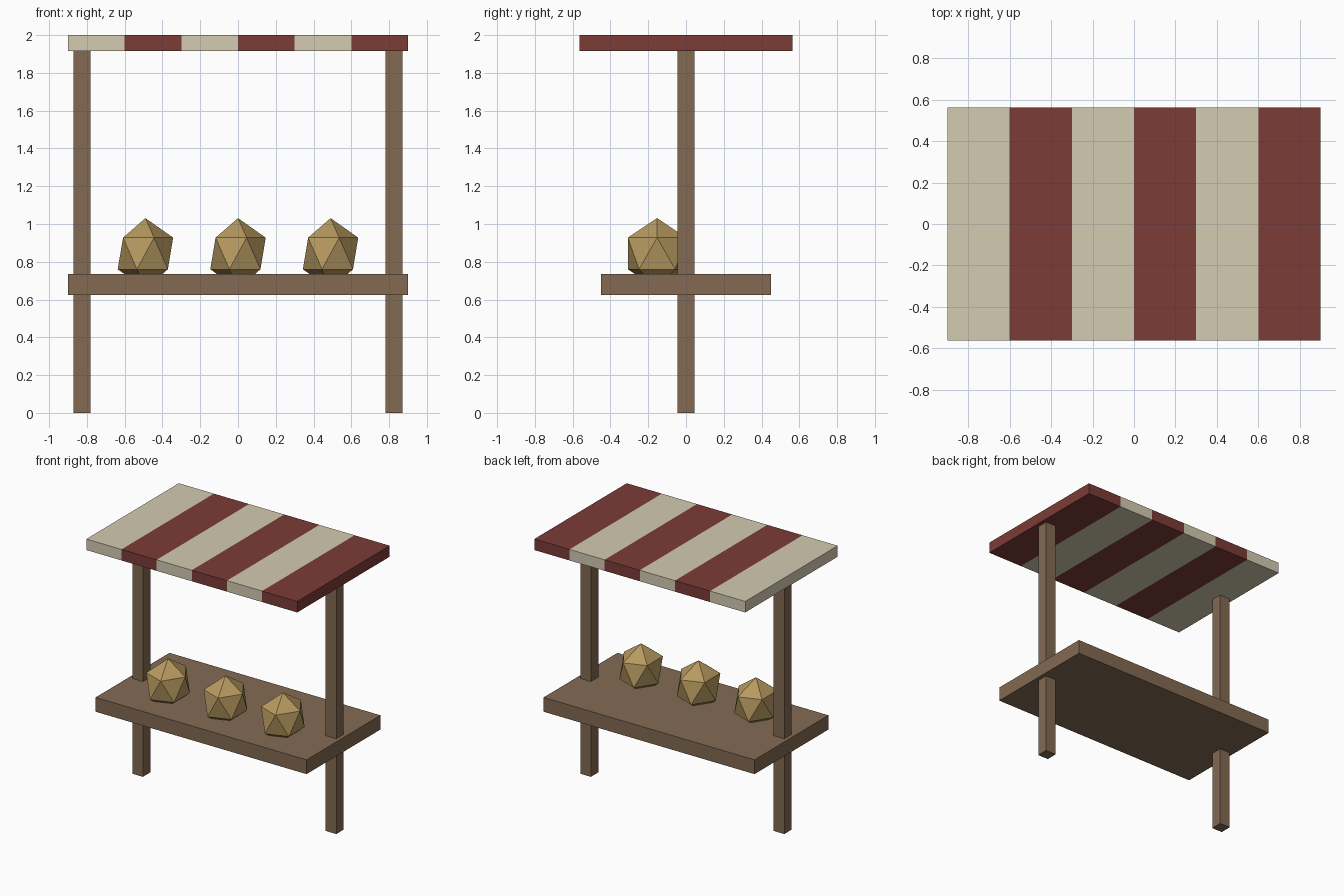
import bpy, bmesh
from mathutils import Matrix, Vector

if "Cube" in bpy.data.objects:
    bpy.data.objects.remove(bpy.data.objects["Cube"])


def material(name, rgb):
    # sRGB 0-255 to linear
    lin = [((c / 255 + 0.055) / 1.055) ** 2.4 for c in rgb]
    m = bpy.data.materials.new(name)
    m.diffuse_color = (*lin, 1)
    m.use_nodes = True
    m.node_tree.nodes["Principled BSDF"].inputs["Base Color"].default_value = m.diffuse_color
    return m


wood = material("brown wood", (131, 106, 83))
cream = material("cream cloth", (212, 203, 177))
red = material("dark red cloth", (123, 60, 55))
gold = material("golden produce", (182, 153, 95))


def finish(name, bm, *mats):
    mesh = bpy.data.meshes.new(name)
    bm.to_mesh(mesh)
    bm.free()
    for m in mats:
        mesh.materials.append(m)
    obj = bpy.data.objects.new(name, mesh)
    bpy.context.collection.objects.link(obj)
    return obj


def box(size, centre):
    bm = bmesh.new()
    bmesh.ops.create_cube(bm, size=1, matrix=Matrix.LocRotScale(Vector(centre), None, Vector(size)))
    return bm


# Counter and the two posts that run through it
finish("counter", box((1.8, 0.9, 0.11), (0, 0, 0.68)), wood)
for side, x in (("left", -0.825), ("right", 0.825)):
    finish(side + "_post", box((0.09, 0.09, 1.915), (x, 0, 0.9575)), wood)

# Awning slab, cut into six stripes of alternating colour
bm = box((1.8, 1.126, 0.085), (0, 0, 1.9575))
for i in range(1, 6):
    bmesh.ops.bisect_plane(bm, geom=bm.verts[:] + bm.edges[:] + bm.faces[:],
                           plane_co=(-0.9 + 0.3 * i, 0, 0), plane_no=(1, 0, 0))
for f in bm.faces:
    x = min(max(f.calc_center_median().x, -0.89), 0.89)
    f.material_index = int((x + 0.9) / 0.3) % 2
finish("awning", bm, cream, red)

# Faceted produce sunk slightly into the counter
for i, x in enumerate((-0.49, 0, 0.49)):
    bm = bmesh.new()
    bmesh.ops.create_icosphere(bm, subdivisions=1, radius=1)
    bmesh.ops.transform(bm, verts=bm.verts, matrix=Matrix.LocRotScale(
        Vector((x, -0.153, 0.844)), None, Vector((0.164, 0.182, 0.187))))
    finish(f"produce_{i + 1}", bm, gold)
